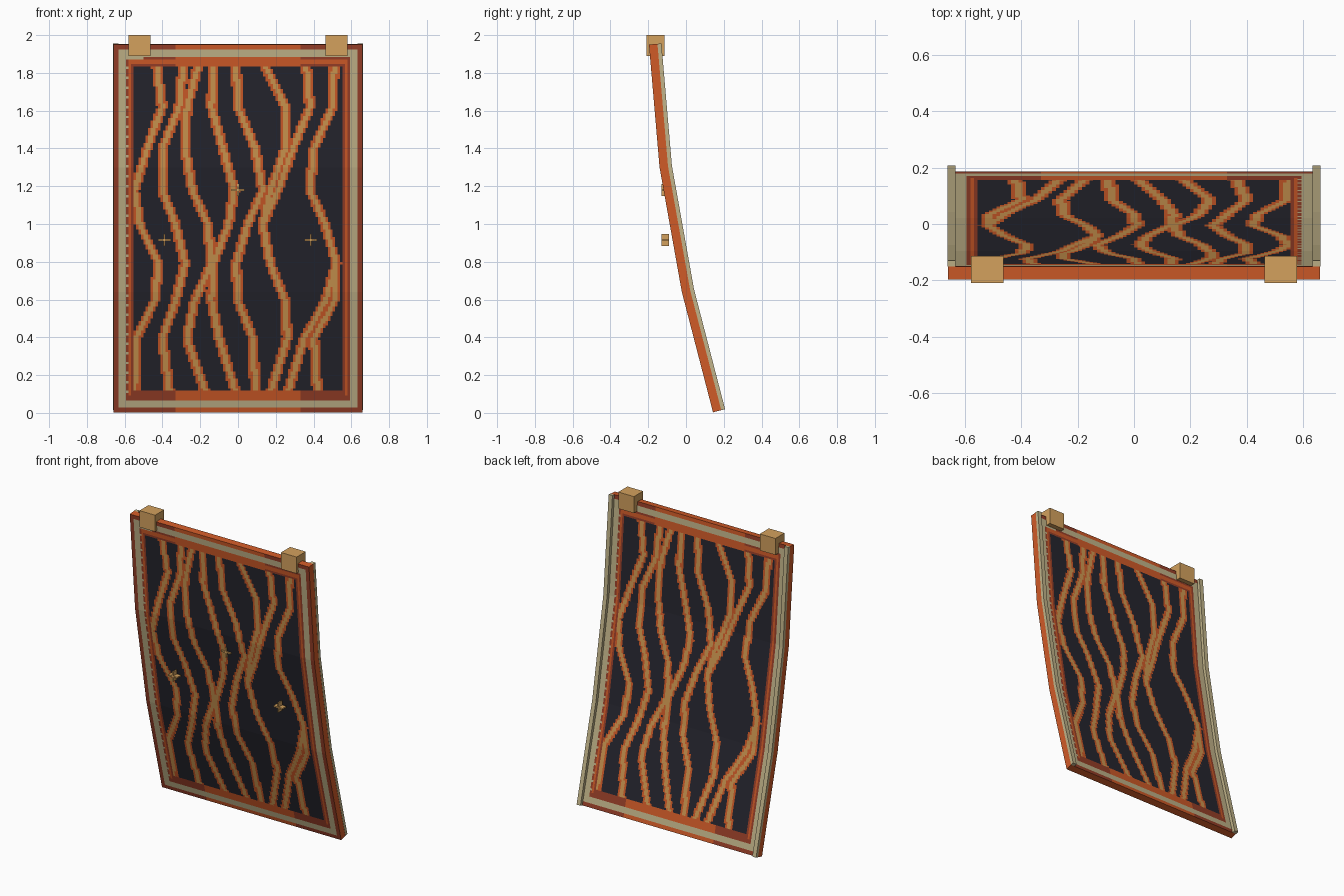
import bpy, bmesh
from mathutils import Vector

if "Cube" in bpy.data.objects:
    bpy.data.objects.remove(bpy.data.objects["Cube"])


def make_mat(name, r, g, b):
    m = bpy.data.materials.new(name)
    m.diffuse_color = [(c / 255) ** 2.2 for c in (r, g, b)] + [1]
    m.use_nodes = True
    m.node_tree.nodes["Principled BSDF"].inputs["Base Color"].default_value = m.diffuse_color
    return m


MATS = [make_mat("charcoal", 42, 42, 50), make_mat("tan", 205, 150, 82),
        make_mat("orange", 207, 91, 44), make_mat("rust", 150, 65, 44),
        make_mat("beige", 192, 178, 136), make_mat("clasp_gold", 210, 160, 94)]
CHARCOAL, TAN, ORANGE, RUST, BEIGE, GOLD = range(6)

# Bent side profile (y, z) of the front surface, bottom to top
FRONT = [Vector(p) for p in ((0.143, 0.003), (-0.022, 0.64), (-0.14, 1.3), (-0.196, 1.95))]
HALF, THICK, COLS, SEG_ROWS = 0.66, 0.045, 100, 50


def back_normals():
    dirs = [(b - a).normalized() for a, b in zip(FRONT, FRONT[1:])]
    dirs = [dirs[0]] + dirs + [dirs[-1]]
    return [Vector((t.y, -t.x)) for t in ((a + b).normalized() for a, b in zip(dirs, dirs[1:]))]


NORMALS = back_normals()


def profile(i, depth):
    """Point on the bent profile at row i, pushed back by depth."""
    k = min(i // SEG_ROWS, 2)
    f = i / SEG_ROWS - k
    p = FRONT[k].lerp(FRONT[k + 1], f) + depth * NORMALS[k].lerp(NORMALS[k + 1], f)
    return p.x, p.y


# Wavy stripe centres at a few heights, top to bottom, in hundredths
LEVELS = (1.84, 1.62, 1.40, 1.18, 1.0, 0.8, 0.6, 0.4, 0.10)
STRIPES = [
    (-43, -40, -48, -55, -52, -42, -44, -54, -55),
    (-29, -31, -40, -40, -33, -28, -33, -40, -36),
    (-21, -27, -28, -24, -16, -14, -23, -27, -17),
    (-13, -14, -8, -2, -5, -13, -14, -10, -1),
    (-1, 0, 9, 13, 5, -1, 0, 8, 9),
    (14, 25, 25, 17, 13, 17, 25, 26, 17),
    (36, 38, 29, 21, 13, 17, 25, 26, 17),
    (51, 50, 40, 38, 46, 52, 46, 35, 26),
    (51, 50, 40, 38, 46, 52, 51, 40, 42),
]


def stripe_x(stripe, z):
    for k in range(len(LEVELS) - 1):
        if z >= LEVELS[k + 1] or k == len(LEVELS) - 2:
            f = (LEVELS[k] - z) / (LEVELS[k] - LEVELS[k + 1])
            return (stripe[k] + (stripe[k + 1] - stripe[k]) * f) / 100


def cell_colour(x, z, row, centres):
    """Colour of one small square: nested borders, then waves."""
    edge = min(HALF - abs(x), z, 1.95 - z)
    end_band = min(z, 1.95 - z) < HALF - abs(x)
    trim = ORANGE if end_band and abs(x) < 0.33 else RUST
    if edge < 0.028:
        return trim
    if edge < 0.062:
        return BEIGE
    if edge < 0.076 and x < -0.5 and row % 4 == 0:
        return BEIGE
    if edge < 0.112:
        return ORANGE if 0.084 < edge < 0.098 and not (z < 0.3 and end_band) else trim
    nearest = min(abs(x - c) for c in centres)
    return TAN if nearest < 0.0135 else ORANGE if nearest < 0.028 else CHARCOAL


def finish(name, bm):
    bmesh.ops.recalc_face_normals(bm, faces=bm.faces[:])
    me = bpy.data.meshes.new(name)
    bm.to_mesh(me)
    bm.free()
    for m in MATS:
        me.materials.append(m)
    ob = bpy.data.objects.new(name, me)
    bpy.context.collection.objects.link(ob)
    return ob


# Cloth slab: patterned front and back, plain rim
def build_cloth():
    bm = bmesh.new()
    rows = SEG_ROWS * 3
    xs = [-HALF + 2 * HALF * j / COLS for j in range(COLS + 1)]
    sides = []
    for depth in (0, THICK):
        grid = []
        for i in range(rows + 1):
            y, z = profile(i, depth)
            grid.append([bm.verts.new((x, y, z)) for x in xs])
        sides.append(grid)
    for i in range(rows):
        z = 1.95 * (i + 0.5) / rows
        centres = [stripe_x(s, z) for s in STRIPES]
        for j in range(COLS):
            x = (xs[j] + xs[j + 1]) / 2
            colour = cell_colour(x, z, i, centres)
            for g, c in ((sides[0], j), (sides[1], COLS - 1 - j)):
                face = bm.faces.new((g[i][c], g[i][c + 1], g[i + 1][c + 1], g[i + 1][c]))
                face.material_index = colour
    a, b = sides
    for i in range(rows):
        for c in (0, COLS):
            bm.faces.new((a[i][c], a[i + 1][c], b[i + 1][c], b[i][c])).material_index = ORANGE
    for j in range(COLS):
        for r in (0, rows):
            bm.faces.new((a[r][j], a[r][j + 1], b[r][j + 1], b[r][j])).material_index = ORANGE
    finish("cloth", bm)


# Raised beige rails along both back edges
def build_rail(name, x0, x1):
    bm = bmesh.new()
    rings = []
    for i in range(0, SEG_ROWS * 3 + 1, SEG_ROWS):
        (y0, z0), (y1, z1) = profile(i, THICK), profile(i, THICK + 0.021)
        rings.append([bm.verts.new(p) for p in
                      ((x0, y0, z0), (x1, y0, z0), (x1, y1, z1), (x0, y1, z1))])
    for r, s in zip(rings, rings[1:]):
        for k in range(4):
            n = (k + 1) % 4
            bm.faces.new((r[k], r[n], s[n], s[k]))
    bm.faces.new(rings[0])
    bm.faces.new(rings[-1])
    for f in bm.faces:
        f.material_index = BEIGE
    finish(name, bm)


def box(name, centre, size, colour):
    bm = bmesh.new()
    bmesh.ops.create_cube(bm, size=1)
    for v in bm.verts:
        v.co = Vector(centre) + Vector([v.co[k] * size[k] for k in range(3)])
    for f in bm.faces:
        f.material_index = colour
    finish(name, bm)


build_cloth()
for label, s in (("left", -1), ("right", 1)):
    build_rail(label + "_back_rail", s * 0.633, s * 0.661)
    # Shoulder clasps
    box(label + "_clasp", (s * 0.521, -0.162, 1.945), (0.115, 0.096, 0.11), GOLD)

# Small floating cross ornaments
for n, (x, z) in enumerate(((-0.39, 0.915), (0.385, 0.915), (0, 1.18))):
    box(f"ornament_bar_{n}", (x, -0.11, z), (0.068, 0.04, 0.009), GOLD)
    box(f"ornament_post_{n}", (x, -0.11, z), (0.009, 0.04, 0.064), GOLD)
